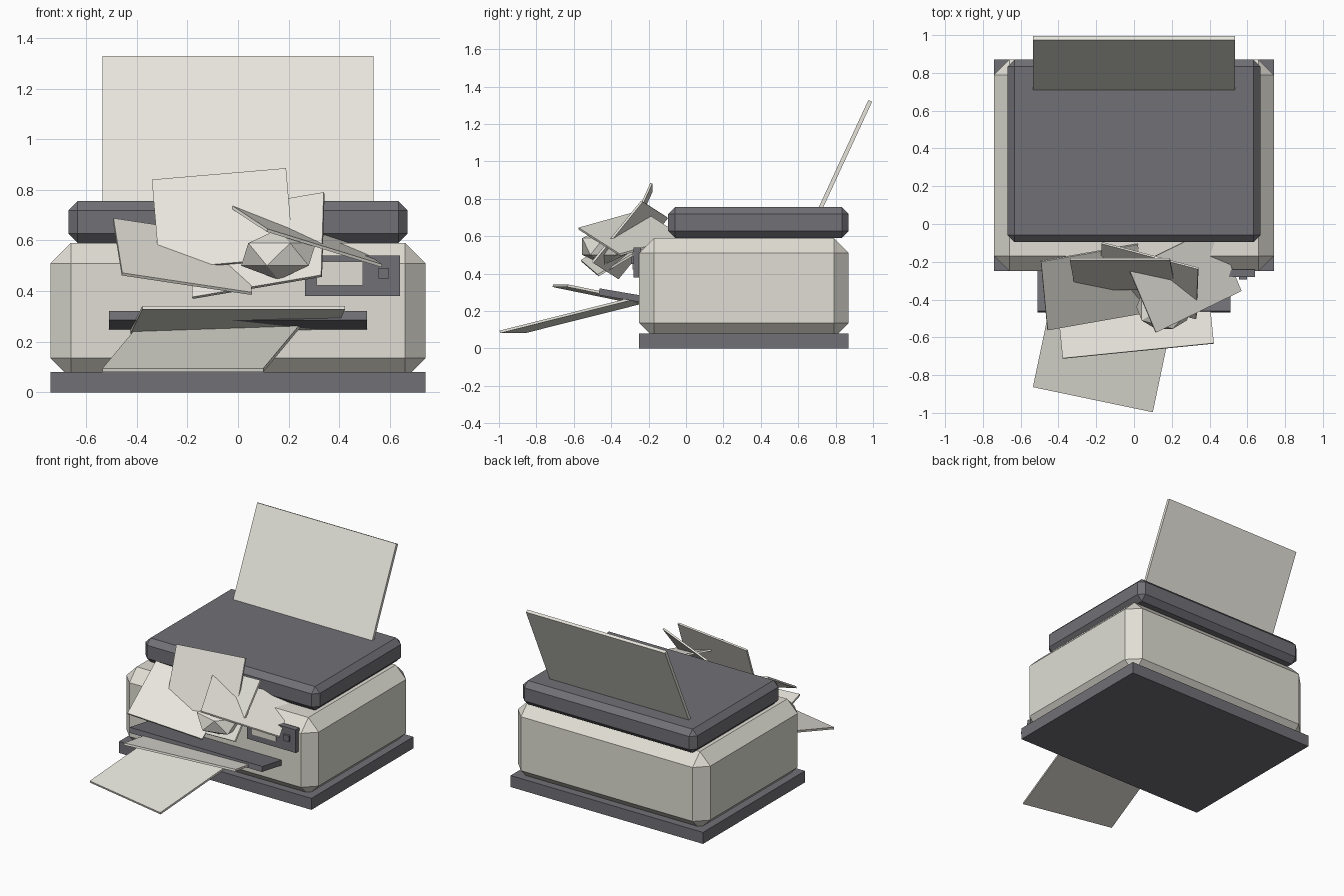
import bpy, bmesh
from mathutils import Vector

cube = bpy.data.objects.get("Cube")
if cube:
    bpy.data.objects.remove(cube, do_unlink=True)


def material(name, rgb):
    lin = [(c / 255 / 12.92) if c < 11 else ((c / 255 + 0.055) / 1.055) ** 2.4 for c in rgb]
    m = bpy.data.materials.new(name)
    m.use_nodes = True
    m.diffuse_color = (*lin, 1)
    m.node_tree.nodes["Principled BSDF"].inputs["Base Color"].default_value = (*lin, 1)
    return m


DARK = material("dark grey plastic", (113, 112, 118))
BEIGE = material("beige plastic", (224, 222, 212))
PAPER = material("paper white", (231, 229, 220))


def finish(name, bm, mat):
    bmesh.ops.recalc_face_normals(bm, faces=bm.faces)
    mesh = bpy.data.meshes.new(name)
    bm.to_mesh(mesh)
    bm.free()
    mesh.materials.append(mat)
    ob = bpy.data.objects.new(name, mesh)
    bpy.context.collection.objects.link(ob)
    return ob


def box(name, lo, hi, mat, bevel=0):
    """Box between two corners, with optional flat chamfers."""
    lo, hi = Vector(lo), Vector(hi)
    size, mid = hi - lo, (lo + hi) / 2
    bm = bmesh.new()
    bmesh.ops.create_cube(bm, size=1)
    for v in bm.verts:
        v.co = Vector(c * s for c, s in zip(v.co, size))
    if bevel:
        bmesh.ops.bevel(bm, geom=bm.edges[:], offset=bevel, segments=1, affect='EDGES')
    ob = finish(name, bm, mat)
    ob.location = mid
    return ob


def sheet(name, corner, across, along, thick=0.012):
    """Thin rectangular sheet from one corner and its two neighbours."""
    a, b, d = Vector(corner), Vector(across), Vector(along)
    n = (b - a).cross(d - a).normalized() * thick / 2
    bm = bmesh.new()
    rings = [[bm.verts.new(p + off) for p in (a, b, b + d - a, d)] for off in (n, -n)]
    for ring in rings:
        bm.faces.new(ring)
    for i in range(4):
        j = (i + 1) % 4
        bm.faces.new((rings[0][i], rings[0][j], rings[1][j], rings[1][i]))
    return finish(name, bm, PAPER)


# Housing
box("base", (-0.74, -0.25, 0), (0.74, 0.87, 0.08), DARK)
box("body", (-0.74, -0.25, 0.055), (0.74, 0.87, 0.59), BEIGE, 0.08)
box("lid", (-0.67, -0.095, 0.59), (0.67, 0.87, 0.755), DARK, 0.037)

# Output tray, tipped up at the front
tray = box("output_tray", (-0.51, -0.467, 0.258), (0.51, -0.147, 0.294), DARK)
tray.rotation_euler.x = -0.17

# Control panel
box("control_panel", (0.265, -0.28, 0.38), (0.64, -0.24, 0.54), DARK)
box("panel_screen", (0.31, -0.287, 0.423), (0.493, -0.275, 0.517), BEIGE)
box("panel_button", (0.555, -0.295, 0.45), (0.597, -0.275, 0.492), DARK)

# Paper standing in the rear feed
sheet("feed_paper", (-0.535, 0.715, 0.74), (0.535, 0.715, 0.74), (-0.535, 0.985, 1.323), 0.022)

# Printed sheets sliding out of the slot
sheet("lower_output_sheet", (-0.535, -0.862, 0.088), (0.1, -0.995, 0.088), (-0.39, -0.17, 0.262), 0.014)
sheet("upper_output_sheet", (-0.378, -0.712, 0.335), (0.423, -0.632, 0.335), (-0.433, -0.162, 0.222), 0.014)

# Loose flying sheets
sheet("upright_loose_sheet", (-0.34, -0.185, 0.838), (0.19, -0.185, 0.883), (-0.31, -0.345, 0.485))
sheet("left_loose_sheet", (-0.493, -0.197, 0.683), (0.02, -0.107, 0.606), (-0.458, -0.56, 0.467))
sheet("middle_loose_sheet", (-0.17, -0.1, 0.7), (0.34, -0.235, 0.787), (-0.18, -0.365, 0.373))
sheet("right_loose_sheet", (-0.028, -0.237, 0.734), (0.425, -0.017, 0.594), (0.115, -0.574, 0.64))

# Crumpled paper ball
bm = bmesh.new()
bmesh.ops.create_icosphere(bm, subdivisions=1, radius=1)
ball = finish("crumpled_paper_ball", bm, PAPER)
ball.scale = (0.165, 0.135, 0.1)
ball.location = (0.16, -0.44, 0.545)
